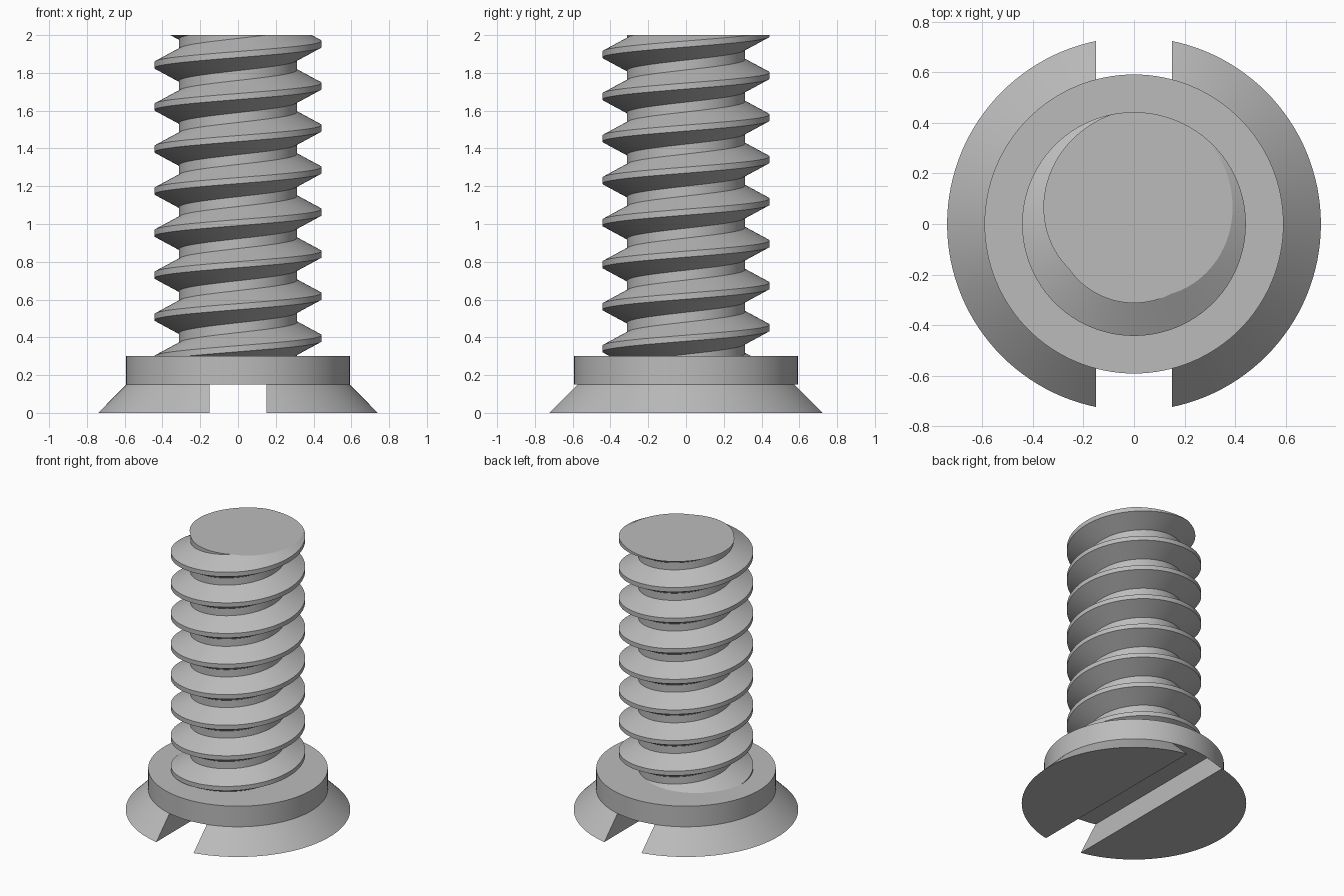
import bpy, bmesh
from math import cos, sin, tau, radians
from mathutils import Vector

if "Cube" in bpy.data.objects:
    bpy.data.objects.remove(bpy.data.objects["Cube"])

GREY = (0.5, 0.5, 0.5, 1)
steel = bpy.data.materials.new("steel_grey")
steel.use_nodes = True
steel.diffuse_color = GREY
steel.node_tree.nodes["Principled BSDF"].inputs["Base Color"].default_value = GREY

HEAD_H, COLLAR_TOP, TOP = 0.15, 0.3, 2.0
HEAD_R, COLLAR_R = 0.74, 0.592
SLOT_HALF = 0.15
PITCH, CREST_R, ROOT_R = 0.2225, 0.443, 0.313
CREST_W, ROOT_W = 0.032, 0.052
STEPS, TURNS = 96, 10


def finish(name, bm):
    bmesh.ops.recalc_face_normals(bm, faces=bm.faces)
    mesh = bpy.data.meshes.new(name)
    bm.to_mesh(mesh)
    bm.free()
    mesh.materials.append(steel)
    ob = bpy.data.objects.new(name, mesh)
    bpy.context.collection.objects.link(ob)
    bpy.ops.object.select_all(action='DESELECT')
    ob.select_set(True)
    bpy.context.view_layer.objects.active = ob
    bpy.ops.object.shade_smooth_by_angle(angle=radians(25))
    return ob


def frustum(r1, r2, z1, z2):
    bm = bmesh.new()
    bmesh.ops.create_cone(bm, cap_ends=True, segments=128, radius1=r1, radius2=r2, depth=z2 - z1)
    bmesh.ops.translate(bm, vec=(0, 0, (z1 + z2) / 2), verts=bm.verts)
    return bm


def cut_and_cap(bm, point, normal):
    """Remove everything on the normal side of a plane and close the cut."""
    geom = bm.verts[:] + bm.edges[:] + bm.faces[:]
    cut = bmesh.ops.bisect_plane(bm, geom=geom, dist=1e-6, plane_co=point,
                                 plane_no=normal, clear_outer=True)["geom_cut"]
    rim = [e for e in cut if isinstance(e, bmesh.types.BMEdge) and e.is_boundary]
    bmesh.ops.holes_fill(bm, edges=rim, sides=0)


# Flared head: one side of the slot, mirrored to the other
bm = frustum(HEAD_R, COLLAR_R, 0, HEAD_H)
cut_and_cap(bm, Vector((SLOT_HALF, 0, 0)), Vector((-1, 0, 0)))
head = finish("slotted_head", bm)
head.modifiers.new("other_half", 'MIRROR').use_mirror_merge = False

# Collar above the slot
finish("collar", frustum(COLLAR_R, COLLAR_R, HEAD_H, COLLAR_TOP))

# Threaded shank: one pitch of the profile swept along a helix
flank = (PITCH - CREST_W - ROOT_W) / 2
profile = [(CREST_R, -CREST_W / 2), (CREST_R, CREST_W / 2),
           (ROOT_R, CREST_W / 2 + flank), (ROOT_R, PITCH - CREST_W / 2 - flank),
           (CREST_R, PITCH - CREST_W / 2)]
start = 1.953 - 9 * PITCH
bm = bmesh.new()
previous = None
for i in range(STEPS * TURNS + 1):
    a = tau * i / STEPS
    rise = start + PITCH * i / STEPS
    row = [bm.verts.new((r * cos(a), r * sin(a), z + rise)) for r, z in profile]
    if previous:
        for k in range(len(row) - 1):
            bm.faces.new((previous[k], row[k], row[k + 1], previous[k + 1]))
    previous = row
bmesh.ops.remove_doubles(bm, verts=bm.verts, dist=1e-4)
cut_and_cap(bm, Vector((0, 0, TOP)), Vector((0, 0, 1)))
cut_and_cap(bm, Vector((0, 0, COLLAR_TOP - 0.02)), Vector((0, 0, -1)))
finish("threaded_shank", bm)
